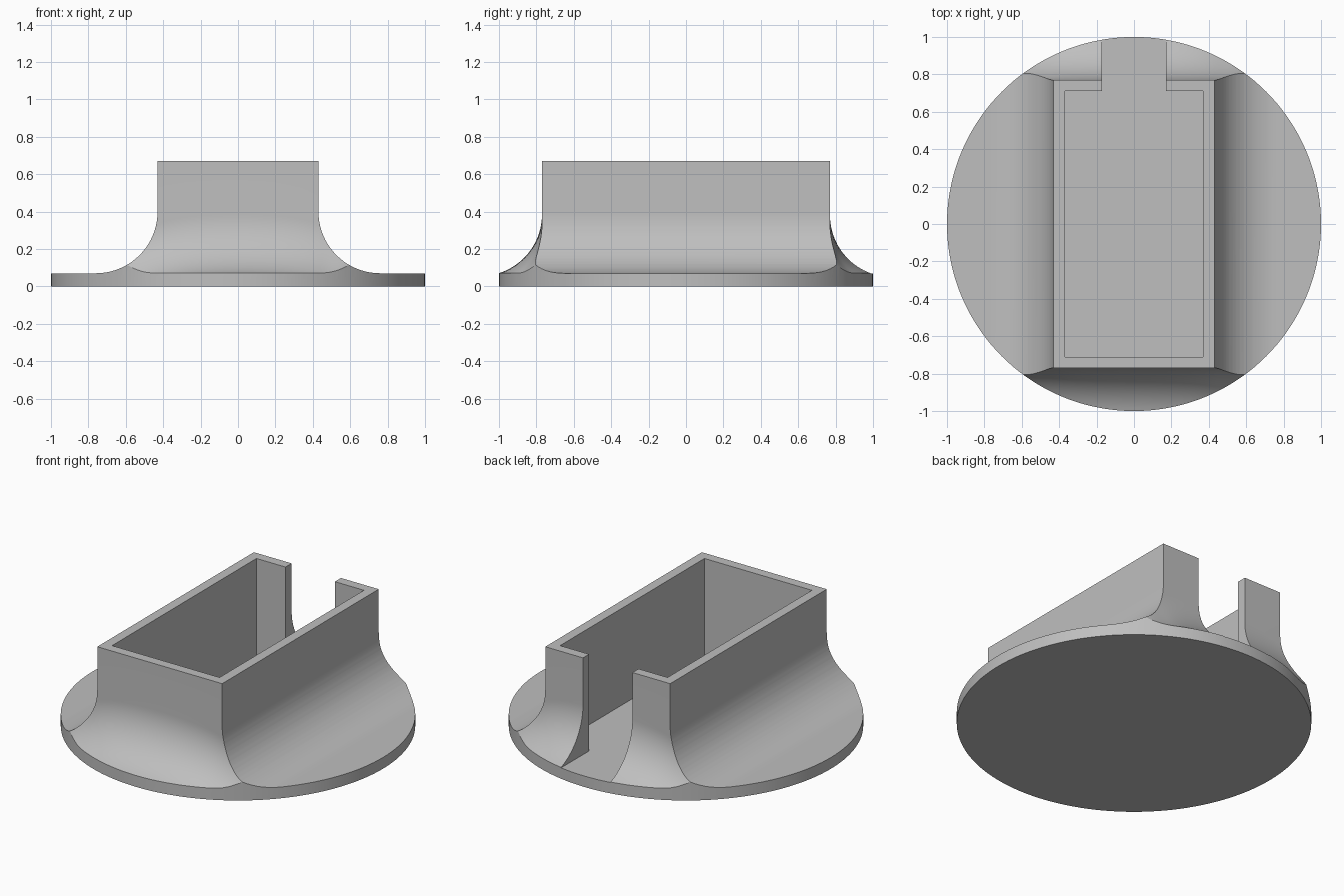
import bpy, bmesh, math

if "Cube" in bpy.data.objects:
    bpy.data.objects.remove(bpy.data.objects["Cube"])

HALF_X, HALF_Y, TOP = 0.43, 0.77, 0.67   # outer socket walls
BASE, R, WALL = 0.07, 0.33, 0.06         # disc thickness, flare radius, wall
ARC = 20

grey = bpy.data.materials.new("plain grey")
grey.use_nodes = True
grey.diffuse_color = (0.52, 0.52, 0.52, 1)
grey.node_tree.nodes["Principled BSDF"].inputs["Base Color"].default_value = (0.52, 0.52, 0.52, 1)


def finish(name, bm):
    bmesh.ops.recalc_face_normals(bm, faces=bm.faces)
    mesh = bpy.data.meshes.new(name)
    bm.to_mesh(mesh)
    bm.free()
    mesh.materials.append(grey)
    obj = bpy.data.objects.new(name, mesh)
    bpy.context.collection.objects.link(obj)
    return obj


def loft(name, sections):
    """Join equal-length closed sections and cap both ends."""
    bm = bmesh.new()
    rings = [[bm.verts.new(p) for p in s] for s in sections]
    n = len(rings[0])
    for a, b in zip(rings, rings[1:]):
        for i in range(n):
            j = (i + 1) % n
            bm.faces.new((a[i], a[j], b[j], b[i]))
    bm.faces.new(rings[0])
    bm.faces.new(rings[-1])
    return finish(name, bm)


def box(name, x0, x1, y0, y1, z0, z1):
    ring = [(x0, y0), (x1, y0), (x1, y1), (x0, y1)]
    return loft(name, [[(x, y, z) for x, y in ring] for z in (z0, z1)])


def flare(wall, reach, foot, top):
    """Symmetric outline: upright wall, concave arc, flat foot."""
    end = math.acos(1 - reach / R)
    centre = foot + R * math.sin(end)
    half = [(wall, top)]
    for i in range(ARC + 1):
        t = end * i / ARC
        half.append((wall + R * (1 - math.cos(t)), centre - R * math.sin(t)))
    half += [(1.2, half[-1][1]), (1.2, -0.1)]
    return half + [(-u, z) for u, z in reversed(half)]


def combine(obj, cutter, operation):
    mod = obj.modifiers.new(operation.lower(), "BOOLEAN")
    mod.operation, mod.object, mod.solver = operation, cutter, "EXACT"
    bpy.context.view_layer.objects.active = obj
    bpy.ops.object.modifier_apply(modifier=mod.name)
    bpy.data.objects.remove(cutter)


# Round base volume
bm = bmesh.new()
bmesh.ops.create_cone(bm, cap_ends=True, segments=144, radius1=1, radius2=1, depth=1)
bmesh.ops.translate(bm, verts=bm.verts, vec=(0, 0, 0.5))
socket = finish("flared_socket_base", bm)

# Left and right flares run straight along the depth
side = flare(HALF_X, R, BASE, TOP)
combine(socket, loft("side_flares", [[(x, y, z) for x, z in side] for y in (-1.3, 1.3)]), "INTERSECT")

# Front and back flares land on the round rim, lifting towards the corners
sections = []
for i in range(89):
    x = -1.1 + i * 0.025
    a = min(abs(x), 0.6)
    lift = 0.045 * (max(a - 0.45, 0) / 0.15) ** 2
    reach = math.sqrt(1 - a * a) - HALF_Y + 0.002
    sections.append([(x, y, z) for y, z in flare(HALF_Y, reach, BASE + lift, 0.8)])
combine(socket, loft("end_flares", sections), "INTERSECT")

# Open pocket and the slot through the back wall
ix, iy, floor = HALF_X - WALL, HALF_Y - WALL, BASE - 0.002
pocket = box("pocket", -ix, ix, -iy, iy, floor, 1.2)
combine(pocket, box("slot", -0.17, 0.17, 0, 1.3, floor, 1.2), "UNION")
combine(socket, pocket, "DIFFERENCE")

bpy.ops.object.select_all(action="DESELECT")
socket.select_set(True)
bpy.context.view_layer.objects.active = socket
bpy.ops.object.shade_smooth_by_angle(angle=math.radians(25))
